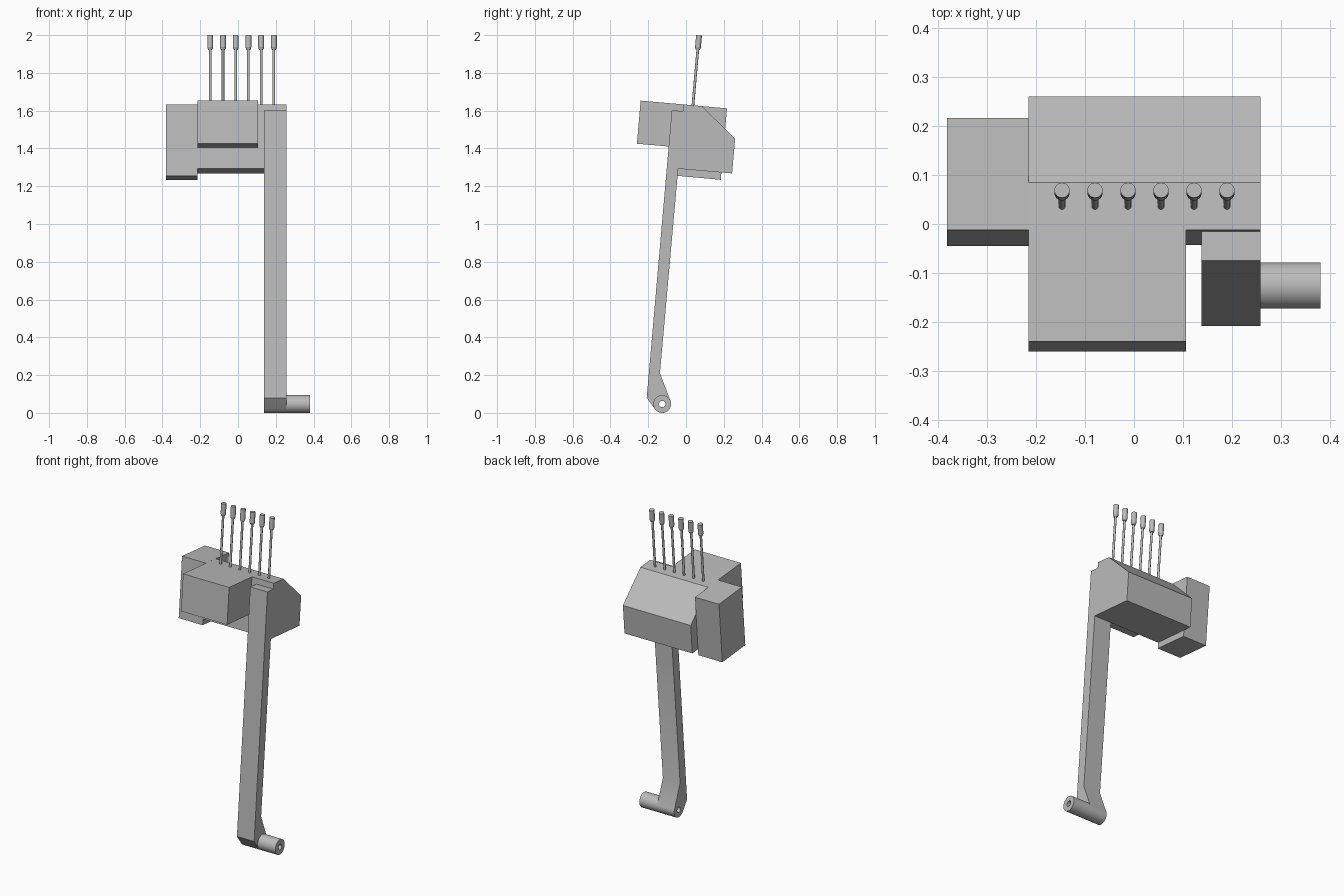
import bpy, bmesh, math
from mathutils import Vector, Matrix

cube = bpy.data.objects.get("Cube")
if cube:
    bpy.data.objects.remove(cube, do_unlink=True)

grey = bpy.data.materials.new("plain_grey")
grey.use_nodes = True
tone = (0.5, 0.5, 0.5, 1)
grey.diffuse_color = tone
grey.node_tree.nodes["Principled BSDF"].inputs["Base Color"].default_value = tone


def finish(name, bm):
    bmesh.ops.recalc_face_normals(bm, faces=bm.faces)
    mesh = bpy.data.meshes.new(name)
    bm.to_mesh(mesh)
    bm.free()
    mesh.materials.append(grey)
    obj = bpy.data.objects.new(name, mesh)
    bpy.context.collection.objects.link(obj)
    return obj


def slab(name, profile, x0, x1):
    """Side profile of (y, z) points extruded from x0 to x1."""
    bm = bmesh.new()
    face = bm.faces.new([bm.verts.new((x0, y, z)) for y, z in profile])
    ext = bmesh.ops.extrude_face_region(bm, geom=[face])
    verts = [v for v in ext["geom"] if isinstance(v, bmesh.types.BMVert)]
    bmesh.ops.translate(bm, verts=verts, vec=(x1 - x0, 0, 0))
    return finish(name, bm)


def add_rod(bm, start, end, r0, r1, sides):
    start, end = Vector(start), Vector(end)
    axis = end - start
    turn = axis.to_track_quat("Z", "Y").to_matrix().to_4x4()
    bmesh.ops.create_cone(bm, cap_ends=True, segments=sides, radius1=r0, radius2=r1,
                          depth=axis.length,
                          matrix=Matrix.Translation((start + end) / 2) @ turn)


def smooth(obj):
    bpy.ops.object.select_all(action="DESELECT")
    obj.select_set(True)
    bpy.context.view_layer.objects.active = obj
    bpy.ops.object.shade_smooth_by_angle(angle=math.radians(30))


# Tilted housing: main body, side block and front box
slab("main_body", [(-0.012, 1.633), (0.085, 1.624), (0.26, 1.45), (0.244, 1.268),
                   (-0.043, 1.293)], -0.215, 0.258)
slab("side_block", [(-0.012, 1.633), (0.217, 1.612), (0.184, 1.234),
                    (-0.045, 1.255)], -0.382, -0.215)
slab("front_box", [(-0.24, 1.653), (-0.012, 1.633), (-0.032, 1.405),
                   (-0.26, 1.425)], -0.215, 0.106)

# Long lever with a rounded foot around the pivot
py, pz, pr = -0.126, 0.047, 0.047
arc = [(py + pr * math.cos(math.radians(a)), pz + pr * math.sin(math.radians(a)))
       for a in range(20, -141, -10)]
lever = slab("lever_arm", [(-0.208, 0.08), (-0.075, 1.602), (-0.014, 1.597),
                           (-0.138, 0.21)] + arc, 0.138, 0.258)

# Pivot pin with a bore through pin and lever
bm = bmesh.new()
add_rod(bm, (0.258, py, pz), (0.381, py, pz), pr, pr, 48)
pin = finish("pivot_pin", bm)
bm = bmesh.new()
add_rod(bm, (0.1, py, pz), (0.45, py, pz), 0.017, 0.017, 32)
cutter = finish("bore_cutter", bm)
cutter.hide_render = True
cutter.hide_set(True)
for part in (lever, pin):
    mod = part.modifiers.new("bore", "BOOLEAN")
    mod.operation = "DIFFERENCE"
    mod.solver = "EXACT"
    mod.object = cutter
    smooth(part)

# Row of six capped contact pins
lean = Vector((0, math.sin(math.radians(5)), math.cos(math.radians(5))))
for i in range(6):
    top = Vector((-0.147 + i * 0.0674, 0.069, 1.9986))
    neck = top - lean * 0.064
    base = neck - lean * 0.012
    bm = bmesh.new()
    add_rod(bm, top - lean * 0.385, base, 0.007, 0.007, 20)
    add_rod(bm, base, neck, 0.011, 0.0155, 24)
    add_rod(bm, neck, top, 0.0155, 0.0155, 24)
    smooth(finish(f"contact_pin_{i + 1}", bm))
